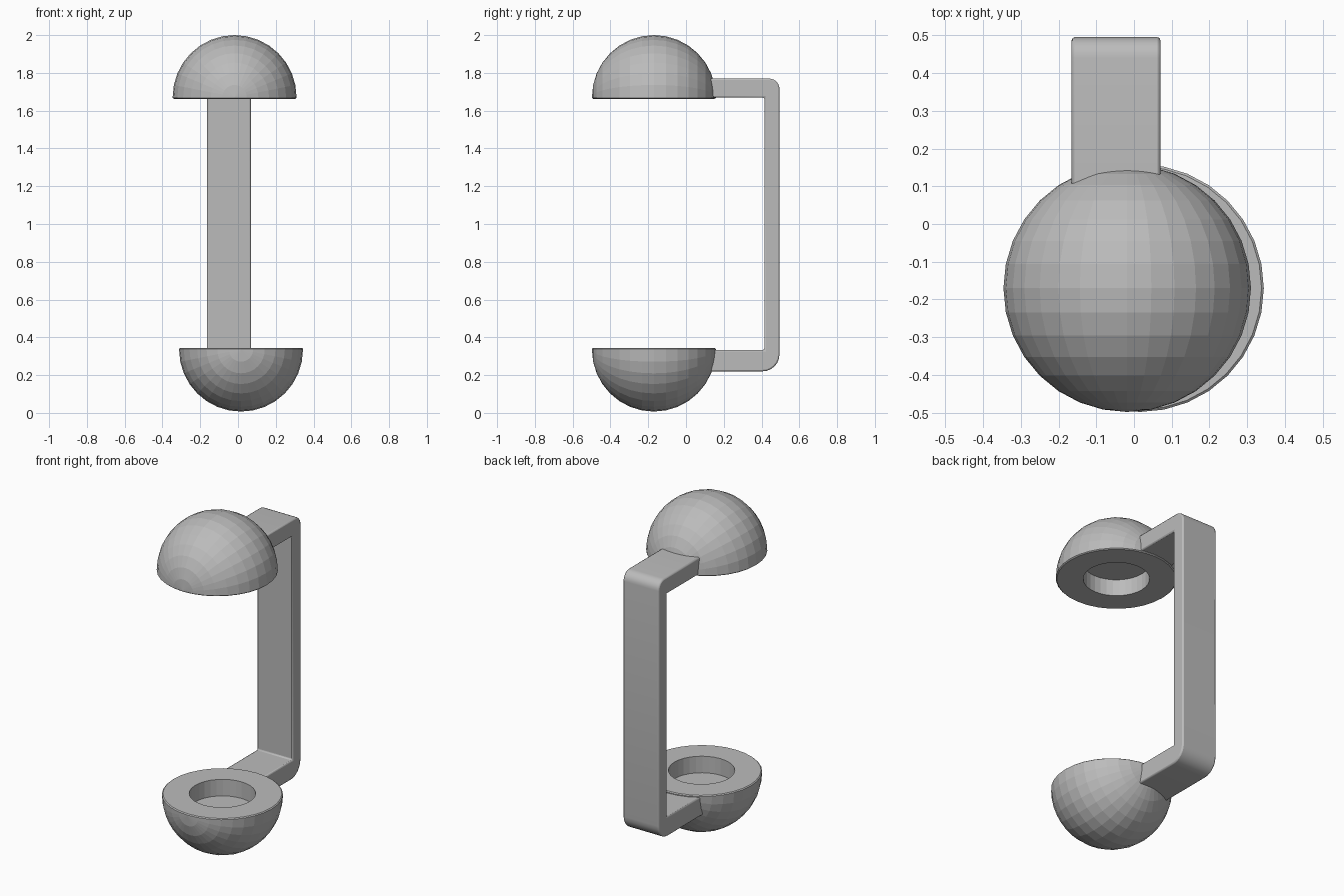
import bpy, bmesh, math
from mathutils import Vector, Matrix

if "Cube" in bpy.data.objects:
    bpy.data.objects.remove(bpy.data.objects["Cube"])

grey = bpy.data.materials.new("plain_grey")
grey.use_nodes = True
colour = (0.5, 0.5, 0.5, 1)
grey.diffuse_color = colour
grey.node_tree.nodes["Principled BSDF"].inputs["Base Color"].default_value = colour

RADIUS = 0.328


def finish(name, bm):
    bmesh.ops.recalc_face_normals(bm, faces=bm.faces)
    mesh = bpy.data.meshes.new(name)
    bm.to_mesh(mesh)
    bm.free()
    mesh.materials.append(grey)
    obj = bpy.data.objects.new(name, mesh)
    bpy.context.collection.objects.link(obj)
    return obj


def make_dome(name, x, z, flip):
    """Faceted half ball with its poles on y, and a round recess in the flat side."""
    bm = bmesh.new()
    bmesh.ops.create_uvsphere(bm, u_segments=32, v_segments=16, radius=RADIUS,
                              matrix=Matrix.Rotation(math.pi / 2, 4, 'X'))
    bmesh.ops.delete(bm, geom=[v for v in bm.verts if v.co.z < -1e-4], context='VERTS')
    edges = [e for e in bm.edges if e.is_boundary]
    # lip, flat underside, recess wall
    for r, h in ((RADIUS, -0.004), (RADIUS - 0.006, -0.009), (0.18, -0.009), (0.18, 0.09)):
        new = bmesh.ops.extrude_edge_only(bm, edges=edges)["geom"]
        edges = [g for g in new if isinstance(g, bmesh.types.BMEdge)]
        for v in (g for g in new if isinstance(g, bmesh.types.BMVert)):
            flat = Vector((v.co.x, v.co.y, 0)).normalized() * r
            v.co = (flat.x, flat.y, h)
        edges = [e for e in edges if e.is_boundary]
    # recess floor
    bmesh.ops.edgeloop_fill(bm, edges=edges)
    if flip:
        bmesh.ops.rotate(bm, verts=bm.verts, matrix=Matrix.Rotation(math.pi, 3, 'Y'))
    obj = finish(name, bm)
    obj.location = (x, -0.17, z)
    return obj


def corner(y, z, r, start):
    """Quarter arc inside the corner (y, z), starting at the given angle."""
    a0 = math.radians(start)
    mid = a0 - math.pi / 4
    cy = y - r * math.copysign(1, math.cos(mid))
    cz = z - r * math.copysign(1, math.sin(mid))
    return [(cy + r * math.cos(a0 - i * math.pi / 12),
             cz + r * math.sin(a0 - i * math.pi / 12)) for i in range(7)]


make_dome("upper_dome", -0.018, 1.672, False)
make_dome("lower_dome", 0.016, 0.335, True)

# C-shaped strap: side profile extruded across x
profile = ([(0.05, 1.77)] + corner(0.495, 1.77, 0.055, 90)
           + corner(0.495, 0.22, 0.09, 0)
           + [(0.05, 0.22), (0.05, 0.334), (0.415, 0.334), (0.415, 1.67), (0.05, 1.67)])
bm = bmesh.new()
face = bm.faces.new([bm.verts.new((-0.165, y, z)) for y, z in profile])
side = bmesh.ops.extrude_face_region(bm, geom=[face])["geom"]
bmesh.ops.translate(bm, vec=(0.235, 0, 0),
                    verts=[g for g in side if isinstance(g, bmesh.types.BMVert)])
strap = finish("strap", bm)
bevel = strap.modifiers.new("soft_edges", 'BEVEL')
bevel.width = 0.008
bevel.segments = 2
bevel.limit_method = 'ANGLE'
bevel.angle_limit = math.radians(40)
bpy.ops.object.select_all(action='DESELECT')
strap.select_set(True)
bpy.context.view_layer.objects.active = strap
bpy.ops.object.shade_smooth_by_angle(angle=math.radians(40))
